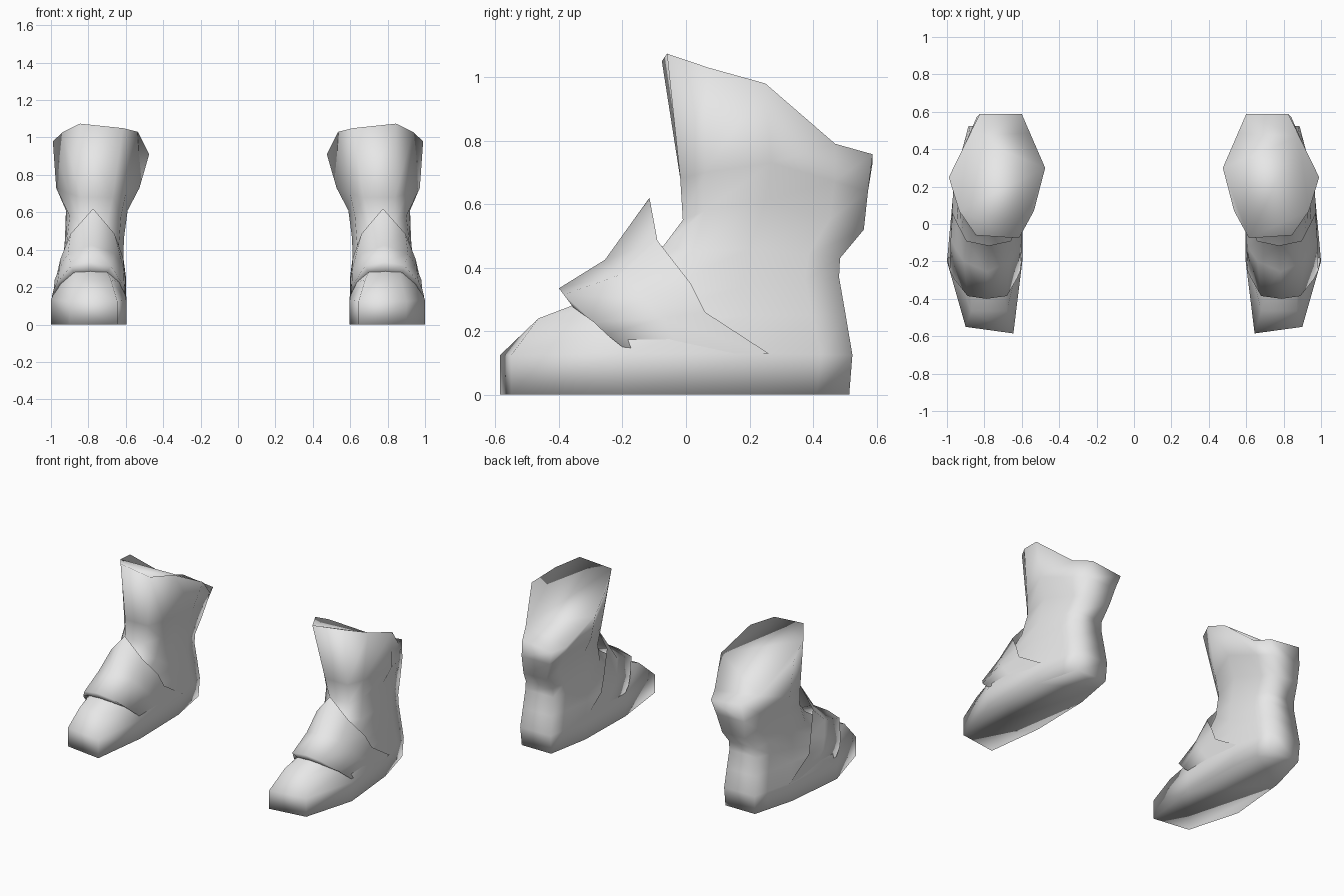
import bpy, bmesh

if "Cube" in bpy.data.objects:
    bpy.data.objects.remove(bpy.data.objects["Cube"])

grey = bpy.data.materials.new("light_grey")
grey.diffuse_color = (0.8, 0.8, 0.8, 1)
grey.use_nodes = True
grey.node_tree.nodes["Principled BSDF"].inputs["Base Color"].default_value = grey.diffuse_color


def make_part(name, rows, closed):
    """Skin rows of points; closed rows form a capped tube, open rows a shell."""
    bm = bmesh.new()
    rings = [[bm.verts.new(p) for p in row] for row in rows]
    n = len(rings[0])
    for low, high in zip(rings, rings[1:]):
        for i in range(n if closed else n - 1):
            j = (i + 1) % n
            bm.faces.new((low[i], low[j], high[j], high[i]))
    if closed:
        bm.faces.new(rings[0][::-1])
        top = rings[-1]            # rim cap: one large panel plus the heel strip
        h = n // 2
        bm.faces.new(top[:h - 1] + top[h + 1:])
        bm.faces.new((top[h - 2], top[h - 1], top[h], top[h + 1]))
    for f in bm.faces:
        f.smooth = True
    bmesh.ops.recalc_face_normals(bm, faces=bm.faces)
    if not closed and sum(f.normal.z for f in bm.faces) < 0:
        bmesh.ops.reverse_faces(bm, faces=bm.faces)
    mesh = bpy.data.meshes.new(name)
    bm.to_mesh(mesh)
    bm.free()
    mesh.materials.append(grey)
    ob = bpy.data.objects.new(name, mesh)
    bpy.context.collection.objects.link(ob)
    ob.modifiers.new("pair", 'MIRROR')  # second boot
    return ob


def between(a, b, t):
    return [p + (q - p) * t for p, q in zip(a, b)]


# Boot body: each ring has front, ball, middle, back as (y, z, inner x, outer x)
levels = [
    [(-.585, 0, .645, .90), (-.20, 0, .597, 1.0), (.22, 0, .605, .96), (.514, 0, .658, .88)],
    [(-.585, .125, .645, .90), (-.20, .13, .597, 1.0), (.24, .13, .598, .96), (.524, .125, .655, .885)],
    [(-.465, .24, .68, .87), (-.20, .22, .615, .965), (.20, .25, .608, .94), (.503, .25, .66, .88)],
    [(-.36, .28, .70, .87), (-.14, .30, .65, .93), (.18, .34, .613, .935), (.482, .37, .665, .875)],
    [(-.07, .47, .70, .85), (.02, .45, .635, .915), (.20, .46, .61, .925), (.485, .43, .665, .87)],
    [(-.01, .55, .70, .84), (.06, .58, .625, .90), (.25, .61, .59, .92), (.56, .52, .665, .835)],
    [(-.018, .68, .67, .84), (.06, .70, .60, .905), (.27, .73, .527, .972), (.573, .64, .63, .84)],
    [(-.07, 1.07, .615, .845), (.07, 1.03, .535, .935), (.25, .98, .475, .99), (.588, .757, .60, .825)],
]
rows = []
for k, level in enumerate(levels):
    outer = [[xo, y, z] for y, z, xi, xo in level]
    inner = [[xi, y, z] for y, z, xi, xo in level]
    if k < 2:                      # toe is longer on the inner side
        outer[0][1] += .035
    rim = k == len(levels) - 1
    if rim:                        # rim dips on the inner side
        inner[2][1] += .05
        inner[2][2] -= .07
        inner[3][2] -= .025
        inner[0][2] -= .02
        inner[0][1] -= .006
        outer[0][1] += .01
        outer[0][2] += .004
    # heel quarter, notched at the rim
    for side, dip in ((outer, .045), (inner, .045)):
        quarter = between(side[2], side[3], .65)
        quarter[2] -= dip if rim else 0
        side.insert(3, quarter)
    rows.append(outer + inner[::-1])
make_part("boot_body", rows, True)

# Instep flap: half rows from the base up, as (y, z, inner x, outer x), then the crest
flap = [
    ([(-.19, .155, .607, .99), (-.23, .18, .612, .97), (-.27, .215, .64, .95), (-.355, .275, .70, .88)],
     (.79, -.36, .285)),
    ([(-.20, .15, .602, .995), (-.25, .19, .607, .985), (-.29, .228, .625, .965), (-.385, .315, .68, .89)],
     (.79, -.40, .335)),
    ([(.0, .13, .603, .975), (-.08, .24, .602, .98), (-.13, .30, .612, .955), (-.20, .38, .66, .91)],
     (.785, -.255, .425)),
    ([(.26, .13, .597, .963), (.06, .26, .60, .97), (.015, .35, .612, .95), (-.09, .485, .66, .895)],
     (.775, -.115, .62)),
]
rows = []
for sides, crest in flap:
    rows.append([(xi, y, z) for y, z, xi, xo in sides] + [crest]
                + [(xo, y, z) for y, z, xi, xo in reversed(sides)])
make_part("instep_flap", rows, False)
